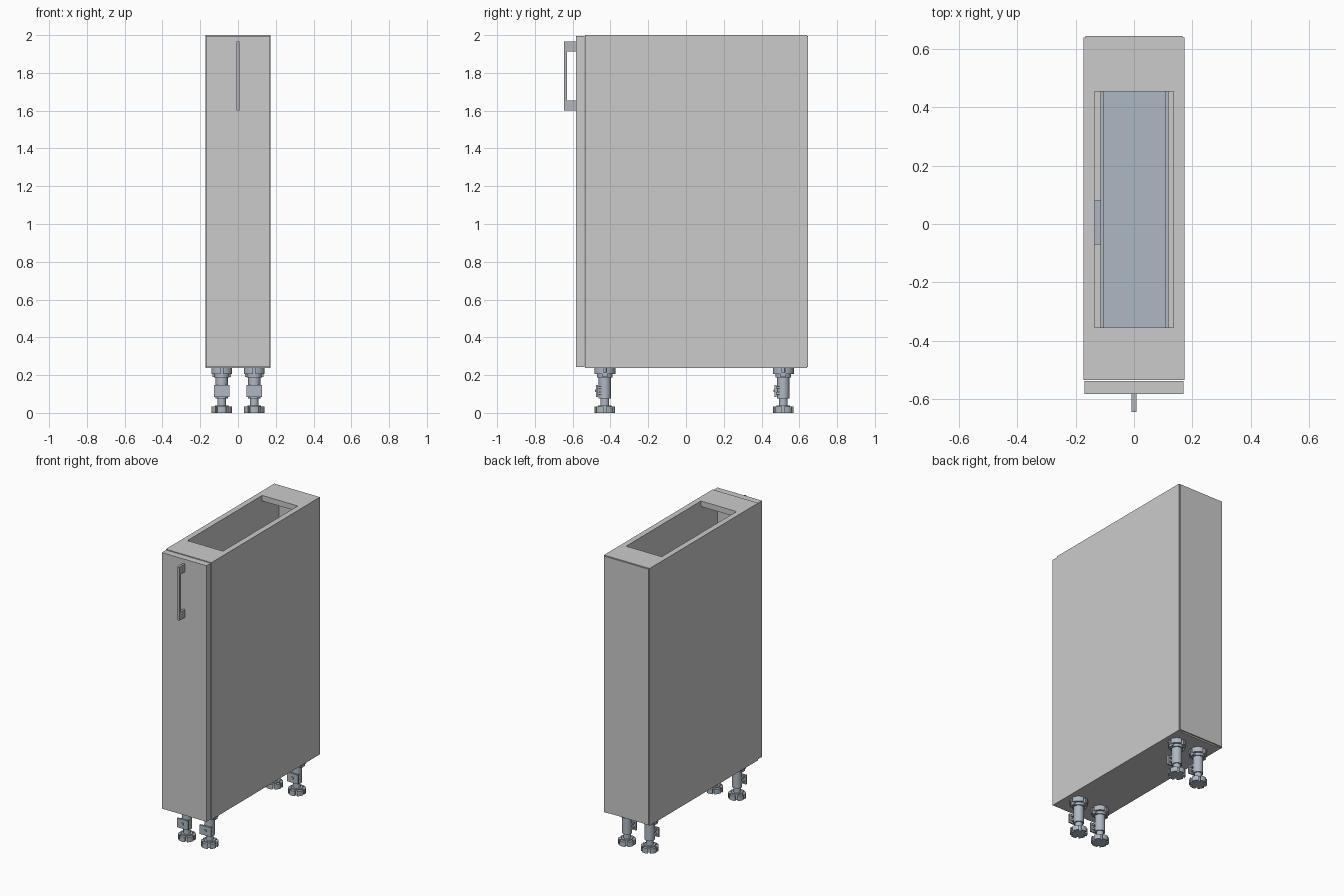
import bpy, bmesh, math

if "Cube" in bpy.data.objects:
    bpy.data.objects.remove(bpy.data.objects["Cube"])


def material(name, rgb):
    m = bpy.data.materials.new(name)
    m.diffuse_color = (*rgb, 1)
    m.use_nodes = True
    m.node_tree.nodes["Principled BSDF"].inputs["Base Color"].default_value = m.diffuse_color
    return m


METAL = material("blue_grey_metal", (0.42, 0.48, 0.54))


def finish(name, bm, mat=None, smooth=False):
    bmesh.ops.recalc_face_normals(bm, faces=bm.faces)
    me = bpy.data.meshes.new(name)
    bm.to_mesh(me)
    bm.free()
    ob = bpy.data.objects.new(name, me)
    bpy.context.collection.objects.link(ob)
    if mat:
        me.materials.append(mat)
    if smooth:
        bpy.context.view_layer.objects.active = ob
        ob.select_set(True)
        bpy.ops.object.shade_smooth_by_angle(angle=math.radians(35))
        ob.select_set(False)
    return ob


def add_box(bm, x0, x1, y0, y1, z0, z1):
    vs = bmesh.ops.create_cube(bm, size=1)["verts"]
    for v in vs:
        v.co.x = x1 if v.co.x > 0 else x0
        v.co.y = y1 if v.co.y > 0 else y0
        v.co.z = z1 if v.co.z > 0 else z0


def box(name, *dims, mat=None):
    bm = bmesh.new()
    add_box(bm, *dims)
    return finish(name, bm, mat)


def add_prism(bm, pts, z0, z1):
    face = bm.faces.new([bm.verts.new((x, y, z0)) for x, y in pts])
    ext = bmesh.ops.extrude_face_region(bm, geom=[face], use_keep_orig=True)["geom"]
    for v in ext:
        if isinstance(v, bmesh.types.BMVert):
            v.co.z = z1


def ring(cx, cy, r, n=24):
    return [(cx + r * math.cos(math.tau * i / n), cy + r * math.sin(math.tau * i / n))
            for i in range(n)]


def slotted(cx, cy, r, r_in, slots, half):
    # disc outline with narrow radial slots cut into the rim
    pts = []
    for k in range(slots):
        a = math.tau * k / slots
        b = math.tau / slots
        steps = [(r_in, a - half * r / r_in), (r_in, a + half * r / r_in)]
        steps += [(r, a + half + (b - 2 * half) * i / 5) for i in range(6)]
        pts += [(cx + q * math.cos(t), cy + q * math.sin(t)) for q, t in steps]
    return pts


# Carcass: two sides, floor, back and top rails
Z0, Z1, T, W = 0.238, 2.0, 0.038, 0.173
Y0, Y1 = -0.535, 0.64
for side, x in (("left", -W), ("right", W - T)):
    box(side + "_side_panel", x, x + T, Y0, Y1, Z0, Z1)
box("floor_panel", -W + T, W - T, Y0, Y1 - 0.01, Z0, Z0 + T)
box("front_top_rail", -W + T, W - T, Y0, -0.355, Z1 - T, Z1)
box("rear_top_rail", -W + T, W - T, 0.455, Y1, Z1 - T, Z1)
box("back_panel", -0.167, 0.167, Y1 - 0.004, 0.645, Z0 + 0.005, Z1 - 0.005)

# Door and bar handle
box("door", -0.169, 0.169, -0.583, -0.538, Z0 + 0.004, Z1 - 0.004)
bm = bmesh.new()
add_box(bm, -0.008, 0.008, -0.645, -0.63, 1.6, 1.965)
for z in (1.6, 1.912):
    add_box(bm, -0.008, 0.008, -0.63, -0.583, z, z + 0.053)
finish("door_handle", bm, material("handle_metal", (0.45, 0.46, 0.5)))

# Pull-out trays inside, with rims, on a side runner
for level, z in (("lower", 0.45), ("upper", 1.1)):
    bm = bmesh.new()
    add_box(bm, -0.105, 0.11, -0.5, 0.52, z, z + 0.012)
    for x in (-0.115, 0.108):
        add_box(bm, x, x + 0.01, -0.5, 0.52, z, z + 0.1)
    for y in (-0.51, 0.52):
        add_box(bm, -0.115, 0.118, y, y + 0.01, z, z + 0.1)
    finish(level + "_tray", bm, METAL)
    box(level + "_runner_bracket", -0.135, -0.115, -0.07, 0.08, z + 0.02, z + 0.08, mat=METAL)

# Adjustable legs with slotted collars and plinth clips
for row, y in (("front", -0.43), ("rear", 0.515)):
    for side, x in (("left", -0.086), ("right", 0.086)):
        bm = bmesh.new()
        add_prism(bm, slotted(x, y, 0.056, 0.038, 4, 0.14), 0.205, Z0)
        add_prism(bm, slotted(x, y, 0.055, 0.04, 6, 0.12), 0.0, 0.033)
        for r, a, b in ((0.04, 0.188, 0.205), (0.032, 0.075, 0.188),
                        (0.023, 0.03, 0.075), (0.036, 0.033, 0.04)):
            add_prism(bm, ring(x, y, r), a, b)
        for s in (-1, 1):
            add_box(bm, x + s * 0.044 - 0.006, x + s * 0.044 + 0.006,
                    y - 0.015, y + 0.015, 0.19, 0.215)
        finish(f"{row}_{side}_leg", bm, METAL, smooth=True)
        bm = bmesh.new()
        add_box(bm, x - 0.042, x + 0.042, y - 0.047, y - 0.037, 0.085, 0.148)
        for z in (0.098, 0.128):
            add_box(bm, x - 0.03, x + 0.03, y - 0.037, y - 0.01, z, z + 0.012)
        add_box(bm, x - 0.008, x + 0.008, y - 0.052, y - 0.047, 0.11, 0.125)
        finish(f"{row}_{side}_plinth_clip", bm, METAL)
